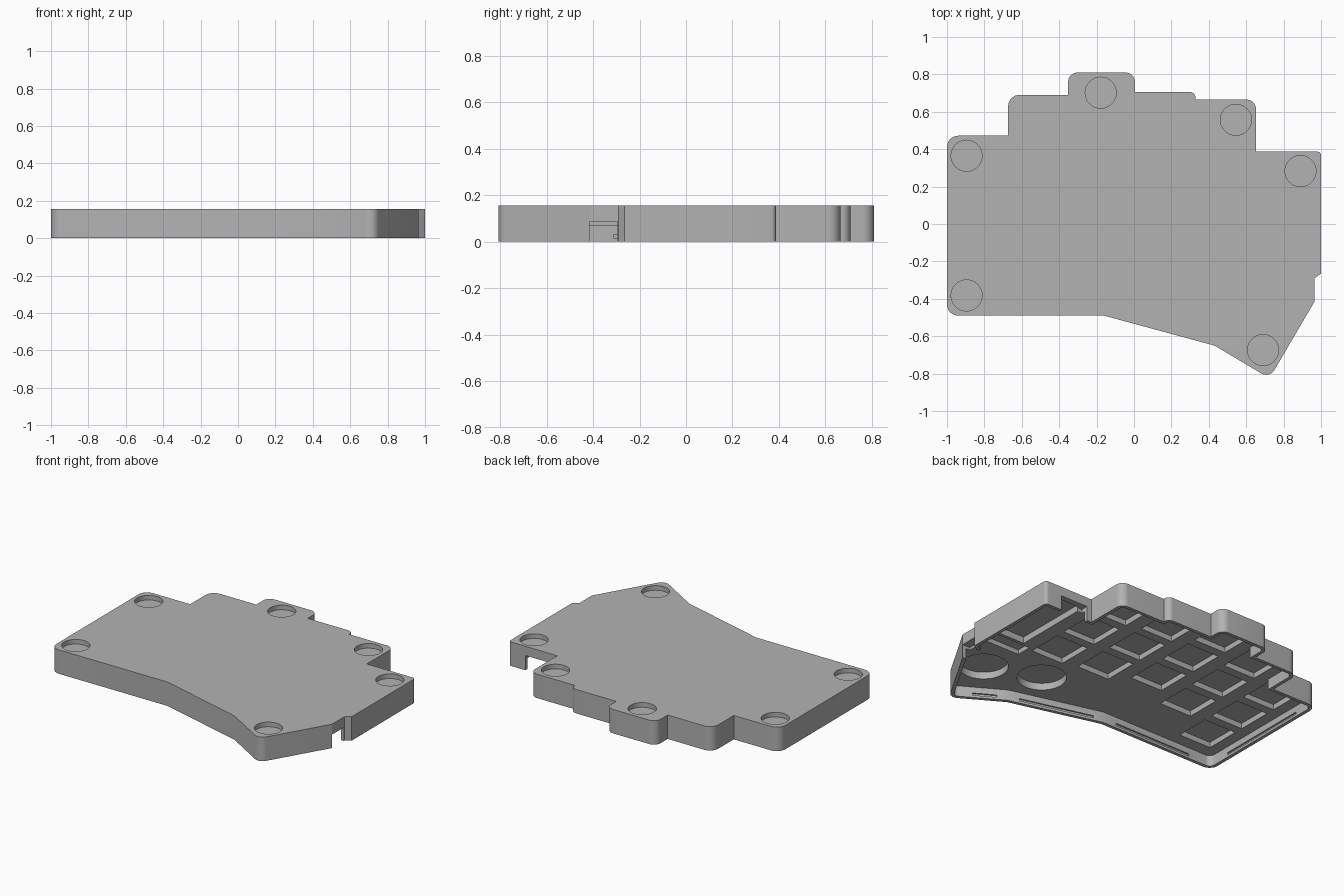
import bpy, bmesh, math
from mathutils import Vector

cube = bpy.data.objects.get("Cube")
if cube:
    bpy.data.objects.remove(cube)

HEIGHT, FLOOR, WALL = 0.155, 0.07, 0.022

# Case outline, counter-clockwise: x, y, corner radius
OUTLINE = [
    (-1, -0.49, 0.06), (-0.16, -0.49, 0), (0.43, -0.65, 0), (0.725, -0.825, 0.05),
    (0.965, -0.415, 0), (0.965, -0.29, 0), (1, -0.265, 0), (1, 0.387, 0.02),
    (0.652, 0.387, 0), (0.652, 0.665, 0.05), (0.33, 0.665, 0), (0.33, 0.707, 0.035),
    (0.005, 0.707, 0), (0.005, 0.81, 0.05), (-0.352, 0.81, 0.05), (-0.352, 0.69, 0),
    (-0.673, 0.69, 0.06), (-0.673, 0.472, 0), (-1, 0.472, 0.06),
]


def inset(corners, t):
    """Move every edge inward by t."""
    out = []
    for i, (x, y, r) in enumerate(corners):
        p = Vector((x, y))
        a = (p - Vector(corners[i - 1][:2])).normalized()
        b = (Vector(corners[(i + 1) % len(corners)][:2]) - p).normalized()
        na, nb = Vector((-a.y, a.x)), Vector((-b.y, b.x))
        q = p + (na + nb) * (t / (1 + na.dot(nb)))
        out.append((q.x, q.y, max(r - t, 0)))
    return out


def rounded(corners, steps=8):
    """Replace corners that have a radius with arcs."""
    pts = []
    for i, (x, y, r) in enumerate(corners):
        p = Vector((x, y))
        if r <= 0:
            pts.append(p)
            continue
        a = (p - Vector(corners[i - 1][:2])).normalized()
        b = (Vector(corners[(i + 1) % len(corners)][:2]) - p).normalized()
        turn = math.atan2(a.x * b.y - a.y * b.x, a.dot(b))
        start = p - a * r * math.tan(turn / 2)
        centre = start + Vector((-a.y, a.x)) * r
        base = math.atan2(start.y - centre.y, start.x - centre.x)
        for k in range(steps + 1):
            ang = base + turn * k / steps
            pts.append(centre + r * Vector((math.cos(ang), math.sin(ang))))
    return pts


def prism(name, pts, z0, z1):
    bm = bmesh.new()
    face = bm.faces.new([bm.verts.new((p[0], p[1], z0)) for p in pts])
    top = bmesh.ops.extrude_face_region(bm, geom=[face])["geom"]
    verts = [v for v in top if isinstance(v, bmesh.types.BMVert)]
    bmesh.ops.translate(bm, verts=verts, vec=(0, 0, z1 - z0))
    bmesh.ops.recalc_face_normals(bm, faces=bm.faces)
    mesh = bpy.data.meshes.new(name)
    bm.to_mesh(mesh)
    bm.free()
    obj = bpy.data.objects.new(name, mesh)
    bpy.context.collection.objects.link(obj)
    return obj


def cut(pts, z0, z1):
    """Subtract a prism from the case."""
    cutter = prism("cutter", pts, z0, z1)
    cutter.hide_render = True
    bpy.context.view_layer.objects.active = case
    mod = case.modifiers.new("cut", "BOOLEAN")
    mod.operation, mod.solver, mod.object = "DIFFERENCE", "EXACT", cutter
    bpy.ops.object.modifier_apply(modifier=mod.name)
    bpy.data.objects.remove(cutter)


def box(x0, x1, y0, y1):
    return [(x0, y0), (x1, y0), (x1, y1), (x0, y1)]


def circle(x, y, r, n=40):
    return [(x + r * math.cos(math.tau * k / n), y + r * math.sin(math.tau * k / n))
            for k in range(n)]


# Shell, open underneath
case = prism("keyboard_case", rounded(OUTLINE), 0, HEIGHT)
inner = inset(OUTLINE, WALL)
cut(rounded(inner), -0.05, FLOOR)

# Square key pockets: three rows in five staggered columns
for col, top_row in enumerate((0.31, 0.52, 0.64, 0.54, 0.51)):
    x = -0.79 + 0.325 * col
    for row in range(3):
        y = top_row - 0.29 * row
        cut(box(x - 0.115, x + 0.115, y - 0.115, y + 0.115), 0.04, 0.105)

# Round thumb pockets
for x, y in ((0.725, -0.51), (0.38, -0.39)):
    cut(circle(x, y, 0.146), 0.04, 0.115)

# Controller and socket pockets
cut(box(0.72, 0.96, -0.15, 0.35), 0.04, 0.112)
cut(box(0.66, 0.95, -0.27, -0.17), 0.04, 0.1)

# Openings through the side and back walls
cut(box(0.91, 1.05, -0.415, -0.295), -0.05, 0.087)
cut(box(0.685, 0.88, 0.34, 0.45), -0.05, 0.095)

# Round foot recesses on the top
for x, y in ((-0.895, 0.365), (-0.895, -0.382), (-0.178, 0.702),
             (0.545, 0.557), (0.89, 0.283), (0.69, -0.674)):
    cut(circle(x, y, 0.083), 0.125, 0.2)

# Snap grooves inside the walls
for i, start, end in ((0, 0.2, 0.88), (1, 0.1, 0.88), (2, 0.2, 0.65), (-1, 0.15, 0.83)):
    a, b = Vector(inner[i][:2]), Vector(inner[(i + 1) % len(inner)][:2])
    side = Vector((b.y - a.y, a.x - b.x)).normalized() * 0.01
    p, q = a.lerp(b, start), a.lerp(b, end)
    cut([p - side, p + side, q + side, q - side], 0.015, 0.03)

# Colour and shading
grey = bpy.data.materials.new("grey_plastic")
grey.use_nodes = True
grey.diffuse_color = (0.45, 0.45, 0.45, 1)
grey.node_tree.nodes["Principled BSDF"].inputs["Base Color"].default_value = grey.diffuse_color
case.data.materials.clear()
case.data.materials.append(grey)
bpy.ops.object.select_all(action="DESELECT")
case.select_set(True)
bpy.context.view_layer.objects.active = case
bpy.ops.object.shade_smooth_by_angle(angle=math.radians(30))
